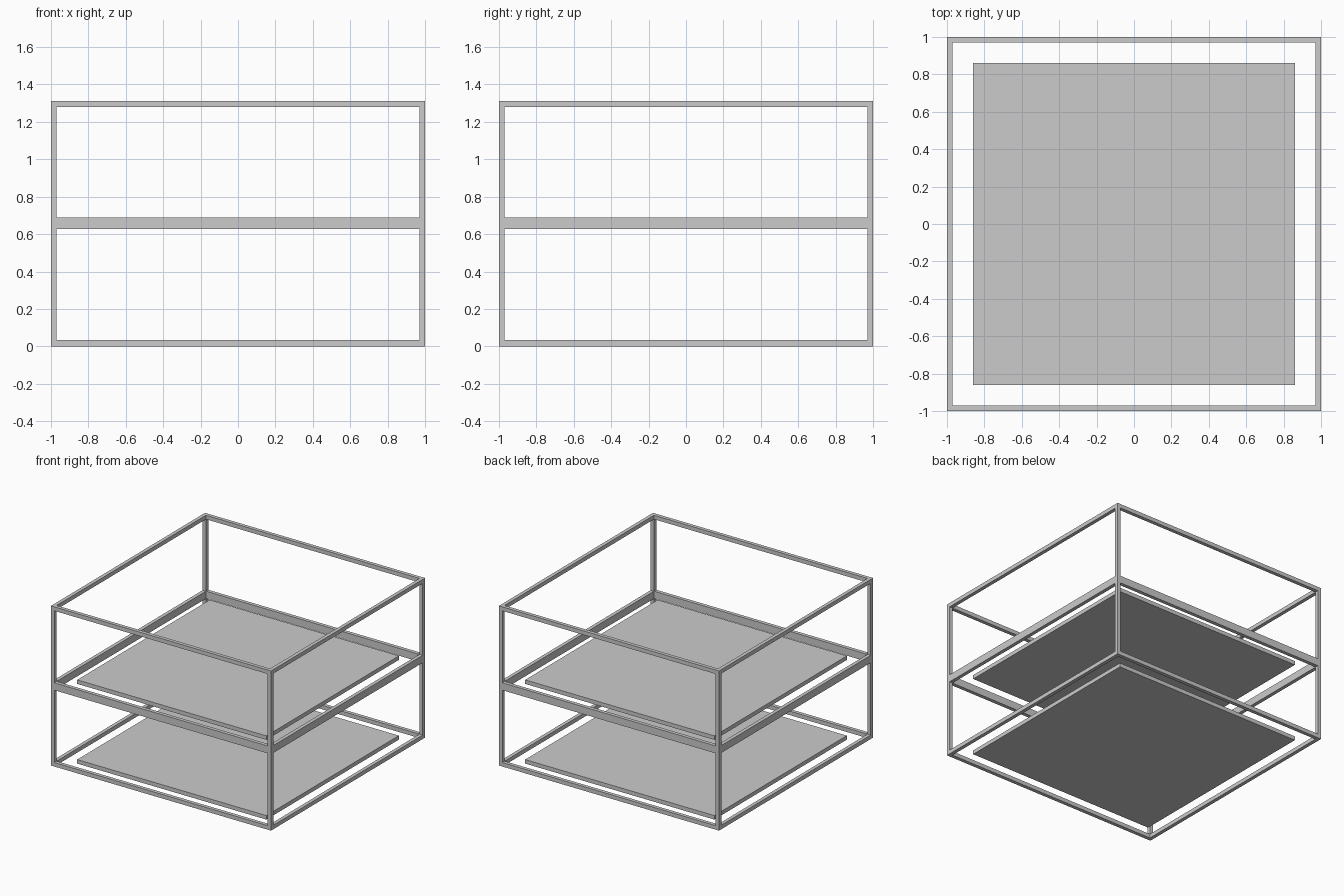
import bpy

if "Cube" in bpy.data.objects:
    bpy.data.objects.remove(bpy.data.objects["Cube"])

HALF, HEIGHT, T = 1.0, 1.312, 0.03
C = HALF - T / 2


def box(name, x0, x1, y0, y1, z0, z1):
    bpy.ops.mesh.primitive_cube_add(
        size=1, location=((x0 + x1) / 2, (y0 + y1) / 2, (z0 + z1) / 2))
    ob = bpy.context.object
    ob.name = name
    ob.scale = (x1 - x0, y1 - y0, z1 - z0)
    bpy.ops.object.transform_apply(location=False, rotation=False, scale=True)
    return ob


# Corner posts, full height
for sx in (-1, 1):
    for sy in (-1, 1):
        box("corner_post", sx * C - T / 2, sx * C + T / 2,
            sy * C - T / 2, sy * C + T / 2, 0, HEIGHT)

# Rails between the posts: bottom, deeper middle band, top
inner = HALF - T
for level, z0, z1 in (("bottom", 0, 0.033), ("middle", 0.627, 0.688),
                      ("top", HEIGHT - 0.033, HEIGHT)):
    for s in (-1, 1):
        a, b = s * C - T / 2, s * C + T / 2
        box(level + "_rail_x", -inner, inner, a, b, z0, z1)
        box(level + "_rail_y", a, b, -inner, inner, z0, z1)

# Floating shelf panels, one per tier
for name, z in (("lower_shelf", 0.0), ("upper_shelf", 0.655)):
    box(name, -0.86, 0.86, -0.86, 0.86, z, z + 0.033)
